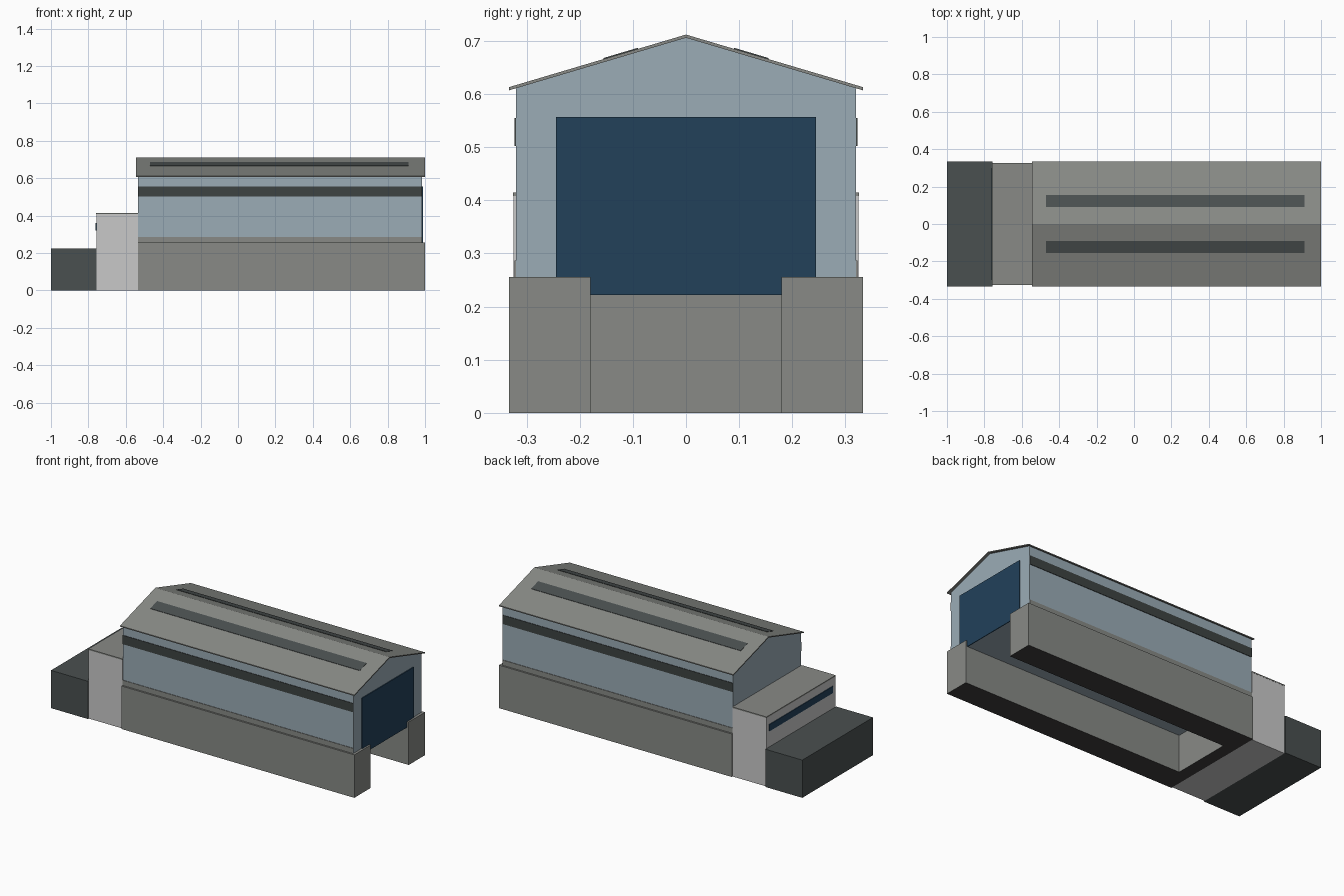
import bpy, bmesh
from mathutils import Vector

if "Cube" in bpy.data.objects:
    bpy.data.objects.remove(bpy.data.objects["Cube"])


def material(name, hexcode):
    def lin(c):
        return c / 12.92 if c <= 0.04045 else ((c + 0.055) / 1.055) ** 2.4
    m = bpy.data.materials.new(name)
    rgb = [lin(int(hexcode[i:i + 2], 16) / 255) for i in (0, 2, 4)]
    m.diffuse_color = (*rgb, 1)
    m.use_nodes = True
    m.node_tree.nodes["Principled BSDF"].inputs["Base Color"].default_value = m.diffuse_color
    return m


CONCRETE = material("concrete grey", "888A86")
WALL = material("pale blue cladding", "9BACB6")
NAVY = material("navy door", "22415A")
GLASS = material("dark window", "3D4342")
SLATE = material("dark slate", "4A5050")
LIGHT = material("light grey render", "C9C9C9")
UNDER = material("dark underside", "403E3E")


def prism(name, points, vec, *mats):
    """Extrude a closed outline along vec."""
    bm = bmesh.new()
    face = bm.faces.new([bm.verts.new(p) for p in points])
    ext = bmesh.ops.extrude_face_region(bm, geom=[face])
    bmesh.ops.translate(bm, vec=Vector(vec),
                        verts=[v for v in ext["geom"] if isinstance(v, bmesh.types.BMVert)])
    bmesh.ops.recalc_face_normals(bm, faces=bm.faces)
    if len(mats) > 1:                       # second colour on faces looking down
        bm.normal_update()
        for f in bm.faces:
            f.material_index = int(f.normal.z < -0.9)
    me = bpy.data.meshes.new(name)
    bm.to_mesh(me)
    bm.free()
    for m in mats:
        me.materials.append(m)
    ob = bpy.data.objects.new(name, me)
    bpy.context.collection.objects.link(ob)
    return ob


def box(name, x, y, z, mat):
    pts = [(x[0], y[0], z[0]), (x[1], y[0], z[0]), (x[1], y[1], z[0]), (x[0], y[1], z[0])]
    return prism(name, pts, (0, 0, z[1] - z[0]), mat)


X0, X1 = -0.535, 0.985      # hall length
W, EAVE = 0.32, 0.333       # half widths of hall and of roof / foundation
RIDGE, SLOPE = 0.712, 0.297


def roof_z(y):
    return RIDGE - SLOPE * abs(y)


# U-shaped foundation with an open slot towards +x
u = [(X0, -EAVE), (1, -EAVE), (1, -0.18), (-0.46, -0.18),
     (-0.46, 0.18), (1, 0.18), (1, EAVE), (X0, EAVE)]
prism("foundation", [(x, y, 0) for x, y in u], (0, 0, 0.256), CONCRETE, UNDER)

# Hall with gable ends
gable = [(-W, 0.222), (W, 0.222), (W, 0.611), (0, 0.706), (-W, 0.611)]
prism("hall_walls", [(X0, y, z) for y, z in gable], (X1 - X0, 0, 0), WALL)

# Gabled roof slab
top = [(-EAVE, roof_z(EAVE)), (0, RIDGE), (EAVE, roof_z(EAVE))]
outline = top + [(y, z - 0.006) for y, z in reversed(top)]
prism("roof", [(-0.545, y, z) for y, z in outline], (1.545, 0, 0), CONCRETE)

# Large end door
box("end_door", (X1, X1 + 0.005), (-0.245, 0.245), (0.222, 0.557), NAVY)

# Matching details on both long sides
for s, side in ((-1, "front"), (1, "back")):
    ys = sorted((s * W, s * (W + 0.003)))
    box(side + "_window_strip", (X0, X1 - 0.002), ys, (0.502, 0.555), GLASS)
    box(side + "_wall_base_band", (X0, X1 - 0.002), ys, (0.25, 0.287), CONCRETE)
    a, b = s * 0.09, s * 0.155
    prism(side + "_skylight",
          [(-0.47, a, roof_z(a) - 0.001), (0.912, a, roof_z(a) - 0.001),
           (0.912, b, roof_z(b) - 0.001), (-0.47, b, roof_z(b) - 0.001)],
          (0, 0, 0.003), SLATE)

# Lower annex with flat roof and a strip window
box("annex", (-0.757, X0), (-0.325, 0.325), (0, 0.408), LIGHT)
box("annex_roof", (-0.759, X0), (-0.326, 0.326), (0.408, 0.415), CONCRETE)
box("annex_window", (-0.761, -0.757), (-0.3, 0.3), (0.32, 0.36), NAVY)

# Low dark block at the far end
box("end_block", (-1, -0.757), (-EAVE, EAVE), (0, 0.225), SLATE)
